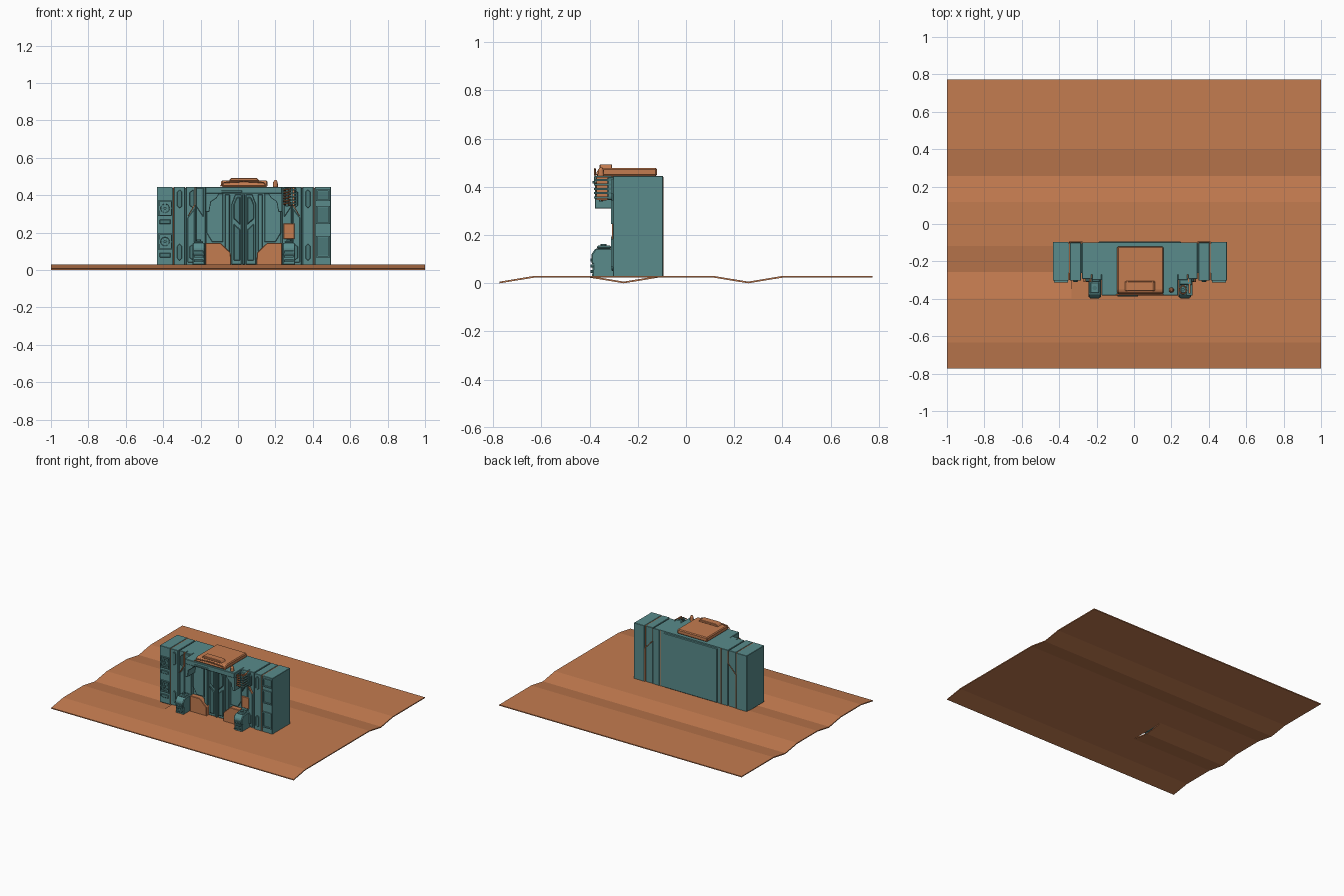
import bpy, bmesh, math
from mathutils import Matrix

if "Cube" in bpy.data.objects:
    bpy.data.objects.remove(bpy.data.objects["Cube"])

CX = 0.031  # symmetry axis of the building


def material(name, rgb):
    m = bpy.data.materials.new(name)
    m.diffuse_color = (*rgb, 1)
    m.use_nodes = True
    m.node_tree.nodes["Principled BSDF"].inputs["Base Color"].default_value = m.diffuse_color
    return m


TEAL = material("teal", (0.10, 0.26, 0.26))
DARK = material("dark_teal", (0.07, 0.19, 0.19))
RUST = material("rust", (0.55, 0.20, 0.08))


def finish(bm, name, mat, bevel=0, smooth=False):
    bmesh.ops.recalc_face_normals(bm, faces=bm.faces)
    me = bpy.data.meshes.new(name)
    bm.to_mesh(me)
    bm.free()
    ob = bpy.data.objects.new(name, me)
    bpy.context.collection.objects.link(ob)
    me.materials.append(mat)
    if bevel:
        b = ob.modifiers.new("bevel", 'BEVEL')
        b.width, b.segments = bevel, 1
    if smooth:
        for p in me.polygons:
            p.use_smooth = True
    return ob


def prism(name, pts, axis, a, b, mat, bevel=0, smooth=False):
    """Extrude a profile along x (profile y,z) or y (profile x,z)."""
    bm = bmesh.new()
    put = (lambda p, t: (t, p[0], p[1])) if axis == 'x' else (lambda p, t: (p[0], t, p[1]))
    A = [bm.verts.new(put(p, a)) for p in pts]
    B = [bm.verts.new(put(p, b)) for p in pts]
    bm.faces.new(A)
    bm.faces.new(B[::-1])
    for i in range(len(pts)):
        j = (i + 1) % len(pts)
        bm.faces.new((A[i], A[j], B[j], B[i]))
    return finish(bm, name, mat, bevel, smooth)


def box(name, x0, x1, y0, y1, z0, z1, mat, bevel=0):
    return prism(name, [(x0, z0), (x1, z0), (x1, z1), (x0, z1)], 'y', y0, y1, mat, bevel)


def cyl(name, x, y, z, r1, r2, h, mat, axis='z', seg=20):
    bm = bmesh.new()
    bmesh.ops.create_cone(bm, cap_ends=True, segments=seg, radius1=r1, radius2=r2, depth=h)
    if axis == 'y':
        bmesh.ops.rotate(bm, verts=bm.verts, matrix=Matrix.Rotation(math.pi / 2, 3, 'X'))
    bmesh.ops.translate(bm, verts=bm.verts, vec=(x, y, z))
    return finish(bm, name, mat)


def tube(name, pts, r, mat):
    cu = bpy.data.curves.new(name, 'CURVE')
    cu.dimensions, cu.bevel_depth, cu.bevel_resolution = '3D', r, 1
    s = cu.splines.new('POLY')
    s.points.add(len(pts) - 1)
    for q, p in zip(s.points, pts):
        q.co = (*p, 1)
    ob = bpy.data.objects.new(name, cu)
    bpy.context.collection.objects.link(ob)
    cu.materials.append(mat)


def both(name, u_pts, y0, y1, mat, bevel=0):
    """Mirrored pair of front-facing profiles; u is measured from the axis."""
    for s, side in ((-1, "left"), (1, "right")):
        prism(f"{name}_{side}", [(CX + s * u, z) for u, z in u_pts], 'y', y0, y1, mat, bevel)


def rect(u0, u1, z0, z1):
    return [(u0, z0), (u1, z0), (u1, z1), (u0, z1)]


# ground: 3 x 3 tiles with dipped seams
W, D, T = 2 / 3, 1.546 / 3, 0.006
for i in range(3):
    for j in range(3):
        y0 = -0.773 + j * D
        front = 0.03 if (j == 1 and i > 0) else 0.007
        back = 0.007 if (j == 1 or (j == 0 and i == 0)) else 0.03
        prof = [(y0, front), (y0 + 0.14, 0.03), (y0 + D - 0.14, 0.03), (y0 + D, back)]
        prof += [(y, z - T - 0.001) for y, z in reversed(prof)]
        prism(f"ground_tile_{i}_{j}", prof, 'x', -1 + i * W, -1 + (i + 1) * W, RUST)

# building core, behind all panels
box("core", -0.42, 0.485, -0.262, -0.105, 0.024, 0.438, DARK)
box("main_block", CX - 0.30, CX + 0.30, -0.27, -0.10, 0.024, 0.445, TEAL)
box("back_panel", CX - 0.22, CX + 0.22, -0.11, -0.094, 0.03, 0.435, TEAL, 0.004)

# stepped wing columns
both("front_wall", rect(0.205, 0.255, 0.024, 0.445), -0.300, -0.26, TEAL, 0.002)
both("outer_wall", [(0.258, 0.024), (0.308, 0.024), (0.308, 0.445), (0.258, 0.445)], -0.294, -0.098, TEAL, 0.002)
both("inner_column", rect(0.314, 0.372, 0.024, 0.445), -0.303, -0.100, TEAL, 0.002)
both("end_block", rect(0.380, 0.465, 0.024, 0.445), -0.303, -0.095, TEAL, 0.002)

# slanted shoulder panels, rust trim lines and slots
both("shoulder_panel", [(0.215, 0.28), (0.255, 0.34), (0.255, 0.44), (0.215, 0.44)], -0.310, -0.29, TEAL, 0.003)
both("lower_panel", [(0.262, 0.04), (0.300, 0.04), (0.300, 0.28), (0.262, 0.33)], -0.303, -0.29, TEAL, 0.003)
both("trim_vertical", rect(0.373, 0.379, 0.03, 0.442), -0.300, -0.10, RUST)
both("trim_slanted", [(0.258, 0.445), (0.258, 0.35), (0.295, 0.29), (0.300, 0.29),
                      (0.264, 0.352), (0.264, 0.445)], -0.309, -0.29, RUST)
for k, (z0, z1) in enumerate(((0.05, 0.14), (0.33, 0.43))):
    both(f"column_slot_{k}", [(0.33, z0 + 0.012), (0.343, z0), (0.356, z0 + 0.012),
                              (0.356, z1 - 0.012), (0.343, z1), (0.33, z1 - 0.012)], -0.309, -0.30, DARK, 0.002)
    both(f"wall_slot_{k}", [(0.268, z0), (0.29, z0 + 0.015), (0.29, z1 - 0.015), (0.268, z1)],
         -0.307, -0.29, DARK, 0.002)
for s in (-1, 1):
    tube("back_trim", [(CX + s * 0.25, -0.099, 0.445), (CX + s * 0.25, -0.099, 0.03)], 0.003, RUST)
    tube("back_slanted_trim", [(CX + s * u, -0.096, z) for u, z in
                               ((0.31, 0.44), (0.31, 0.35), (0.376, 0.28), (0.376, 0.03))], 0.003, RUST)

# door with ribs and sunken-looking panels
box("door", CX - 0.20, CX + 0.20, -0.282, -0.26, 0.028, 0.41, TEAL)
box("door_seam", CX - 0.006, CX + 0.006, -0.300, -0.27, 0.03, 0.405, DARK, 0.002)
both("door_leaf", [(0.012, 0.03), (0.066, 0.03), (0.066, 0.35), (0.045, 0.405), (0.012, 0.405)],
     -0.294, -0.27, TEAL, 0.003)
both("door_upper_plate", [(0.018, 0.24), (0.055, 0.275), (0.055, 0.35), (0.038, 0.39), (0.018, 0.39)],
     -0.302, -0.28, DARK, 0.004)
both("door_lower_plate", [(0.018, 0.05), (0.055, 0.05), (0.055, 0.25), (0.018, 0.215)],
     -0.302, -0.28, DARK, 0.004)
both("door_jamb", [(0.075, 0.03), (0.10, 0.03), (0.10, 0.405), (0.075, 0.405)], -0.300, -0.27, TEAL, 0.003)
both("door_flank", [(0.11, 0.15), (0.17, 0.15), (0.20, 0.20), (0.20, 0.41), (0.11, 0.41)], -0.29, -0.27, TEAL, 0.003)

# projecting hood with hanging cheeks
box("hood", CX - 0.205, CX + 0.205, -0.382, -0.26, 0.408, 0.445, TEAL, 0.003)
both("hood_cheek", [(0.13, 0.41), (0.145, 0.385), (0.175, 0.365), (0.185, 0.31), (0.205, 0.31), (0.205, 0.41)],
     -0.378, -0.28, TEAL, 0.002)
box("hood_lip", CX - 0.12, CX - 0.01, -0.388, -0.37, 0.413, 0.425, TEAL, 0.002)

# rust plinths beside the door
both("plinth", [(0.068, 0.026), (0.205, 0.026), (0.205, 0.145), (0.125, 0.145), (0.07, 0.092)],
     -0.318, -0.27, RUST, 0.003)

# roof hatch, raised cap, frame and lamp
prism("roof_hatch", [(-0.375, 0.445), (-0.12, 0.445), (-0.12, 0.478), (-0.355, 0.478), (-0.368, 0.470)],
      'x', -0.09, 0.158, RUST, 0.006)
prism("hatch_cap", [(-0.05, 0.476), (0.115, 0.476), (0.10, 0.493), (-0.035, 0.493)], 'y', -0.358, -0.306, RUST, 0.003)
for s in (-1, 1):
    tube("hatch_brace", [(CX + s * u, -0.378, z) for u, z in ((0.125, 0.448), (0.105, 0.468), (0.0, 0.474))], 0.004, RUST)
cyl("lamp_base", 0.20, -0.353, 0.455, 0.014, 0.012, 0.03, RUST)
cyl("lamp_top", 0.20, -0.353, 0.475, 0.012, 0.005, 0.012, RUST)

# coil unit on the right of the hood
box("coil_bracket", 0.242, 0.31, -0.325, -0.29, 0.345, 0.44, TEAL, 0.004)
coil = [(0.262 + 0.018 * math.cos(a), -0.352 + 0.022 * math.sin(a), 0.345 + 0.09 * k / 72)
        for k in range(73) for a in (k * math.pi / 6,)]
tube("coil", coil, 0.004, RUST)
cyl("coil_core", 0.262, -0.352, 0.39, 0.008, 0.008, 0.10, DARK)
for k in range(5):
    box(f"coil_fin_{k}", 0.282, 0.312, -0.382, -0.31, 0.352 + k * 0.018, 0.360 + k * 0.018, DARK)
box("coil_pipe", 0.292, 0.302, -0.372, -0.32, 0.345, 0.442, RUST)

# service crates at the foot of both walls
for s, side in ((-1, "left"), (1, "right")):
    c = CX + s * 0.241
    prism(f"crate_{side}", [(-0.39, 0.026), (-0.29, 0.026), (-0.29, 0.145), (-0.375, 0.145), (-0.393, 0.12),
                            (-0.393, 0.085), (-0.386, 0.078)], 'x', c - 0.034, c + 0.034, TEAL, 0.006)
    box(f"crate_lid_{side}", c - 0.024, c + 0.024, -0.37, -0.31, 0.143, 0.156, TEAL, 0.005)
    cyl(f"crate_knob_{side}", c, -0.342, 0.158, 0.012, 0.012, 0.012, DARK)
    for k in range(3):
        box(f"crate_rib_{side}_{k}", c - 0.026, c + 0.026, -0.397, -0.37, 0.042 + k * 0.024, 0.055 + k * 0.024, DARK, 0.002)

# glowing screen above the right crate
box("screen", 0.243, 0.302, -0.306, -0.29, 0.165, 0.25, RUST, 0.003)


def frame(name, x, z, w, h, t, mat):
    """Open rectangular frame on the front wall."""
    for k, (a, b, c, d) in enumerate(((-w, w, h - t, h), (-w, w, -h, t - h), (-w, t - w, -h, h), (w - t, w, -h, h))):
        box(f"{name}_{k}", x + a, x + b, -0.312, -0.30, z + c, z + d, mat)


# two fans on the left end block
for k, z in enumerate((0.33, 0.152)):
    x = -0.390
    frame(f"fan_frame_{k}", x, z, 0.037, 0.042, 0.006, TEAL)
    bm = bmesh.new()
    rings = [[bm.verts.new((x + r * math.cos(a), y, z + r * math.sin(a)))
              for a in (i * math.pi / 12 for i in range(24))]
             for r, y in ((0.031, -0.30), (0.031, -0.311), (0.024, -0.311), (0.022, -0.30))]
    for A, B in zip(rings, rings[1:]):
        for i in range(24):
            bm.faces.new((A[i], A[i - 1], B[i - 1], B[i]))
    finish(bm, f"fan_ring_{k}", TEAL)
    cyl(f"fan_hub_{k}", x, -0.306, z, 0.008, 0.008, 0.012, DARK, 'y')
    for i in range(6):
        a = i * math.pi / 3
        pts = [(x + r * math.cos(a + d), z + r * math.sin(a + d)) for r, d in ((0.007, 0), (0.022, -0.2), (0.022, 0.25))]
        prism(f"fan_blade_{k}_{i}", pts, 'y', -0.307, -0.303, DARK)
    box(f"fan_vent_{k}", x - 0.03, x + 0.03, -0.308, -0.30, z - 0.085, z - 0.06, DARK, 0.003)

# three framed windows on the right end block
for k, (z, h) in enumerate(((0.40, 0.03), (0.295, 0.048), (0.125, 0.058))):
    frame(f"window_frame_{k}", 0.454, z, 0.037, h, 0.008, TEAL)
    box(f"window_pane_{k}", 0.427, 0.481, -0.305, -0.30, z - h + 0.01, z + h - 0.01, DARK)
